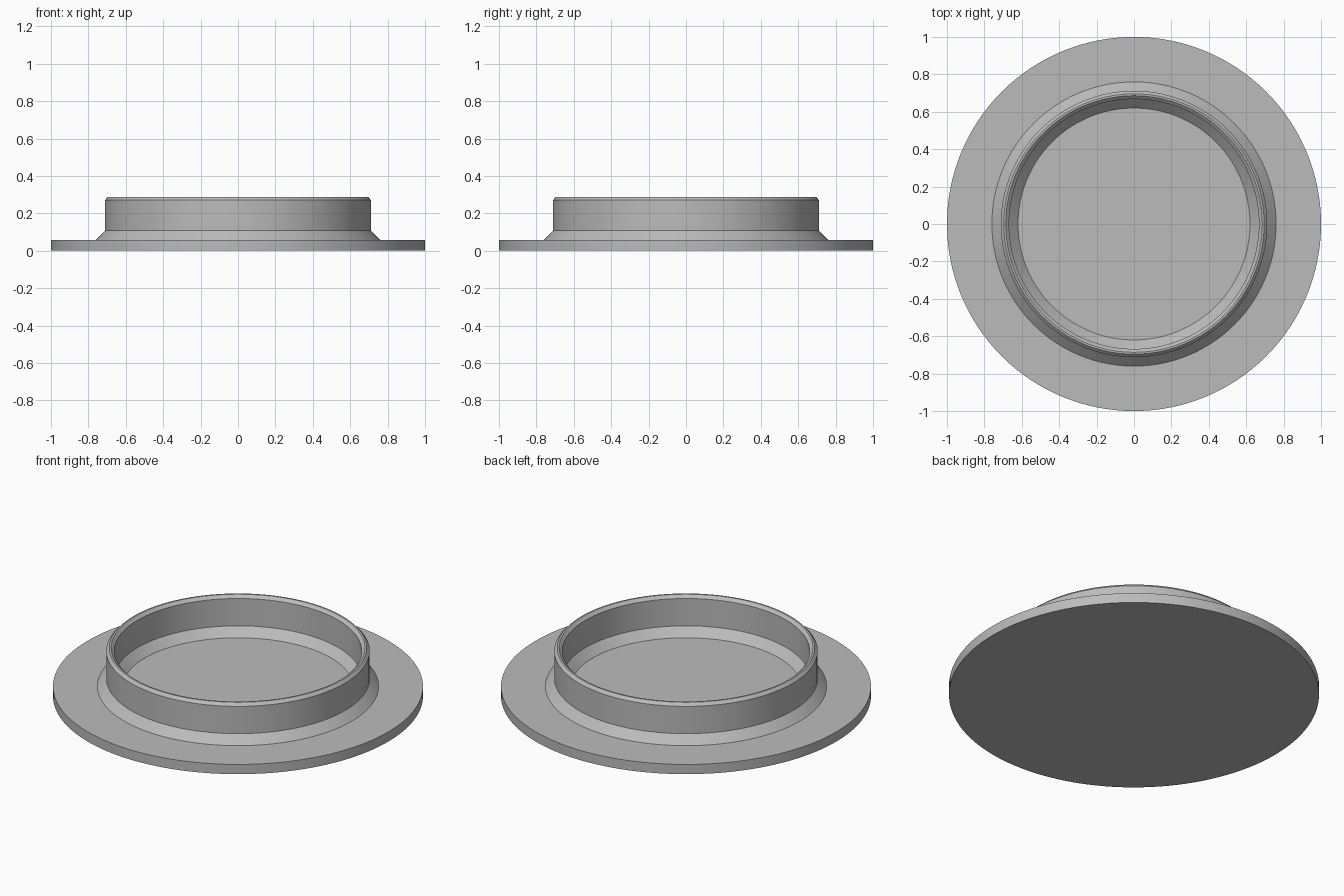
import bpy
import bmesh
import math

cube = bpy.data.objects.get("Cube")
if cube:
    bpy.data.objects.remove(cube, do_unlink=True)

SEGMENTS = 128

# Single plain grey
grey = bpy.data.materials.new("plain_grey")
grey.use_nodes = True
colour = (0.5, 0.5, 0.5, 1)
grey.diffuse_color = colour
grey.node_tree.nodes["Principled BSDF"].inputs["Base Color"].default_value = colour


def lathe(name, profile):
    """Revolve a radius/height profile around z; its ends lie on the axis."""
    bm = bmesh.new()
    verts = [bm.verts.new((r, 0, z)) for r, z in profile]
    edges = [bm.edges.new(pair) for pair in zip(verts, verts[1:])]
    bmesh.ops.spin(bm, geom=verts + edges, cent=(0, 0, 0), axis=(0, 0, 1),
                   angle=math.tau, steps=SEGMENTS, use_merge=True)
    bmesh.ops.remove_doubles(bm, verts=bm.verts, dist=0.0001)
    bmesh.ops.recalc_face_normals(bm, faces=bm.faces)
    mesh = bpy.data.meshes.new(name)
    bm.to_mesh(mesh)
    bm.free()
    mesh.materials.append(grey)
    obj = bpy.data.objects.new(name, mesh)
    bpy.context.collection.objects.link(obj)
    bpy.ops.object.select_all(action="DESELECT")
    obj.select_set(True)
    bpy.context.view_layer.objects.active = obj
    bpy.ops.object.shade_smooth_by_angle(angle=math.radians(20))
    return obj


# Flange disc, sloped foot, chamfered collar wall and recessed floor
lathe("flanged_cap", [
    (0, 0), (1, 0), (1, 0.058),
    (0.76, 0.058), (0.712, 0.107),
    (0.712, 0.27), (0.696, 0.287),
    (0.686, 0.287), (0.668, 0.27),
    (0.668, 0.107), (0.62, 0.058), (0, 0.058),
])
